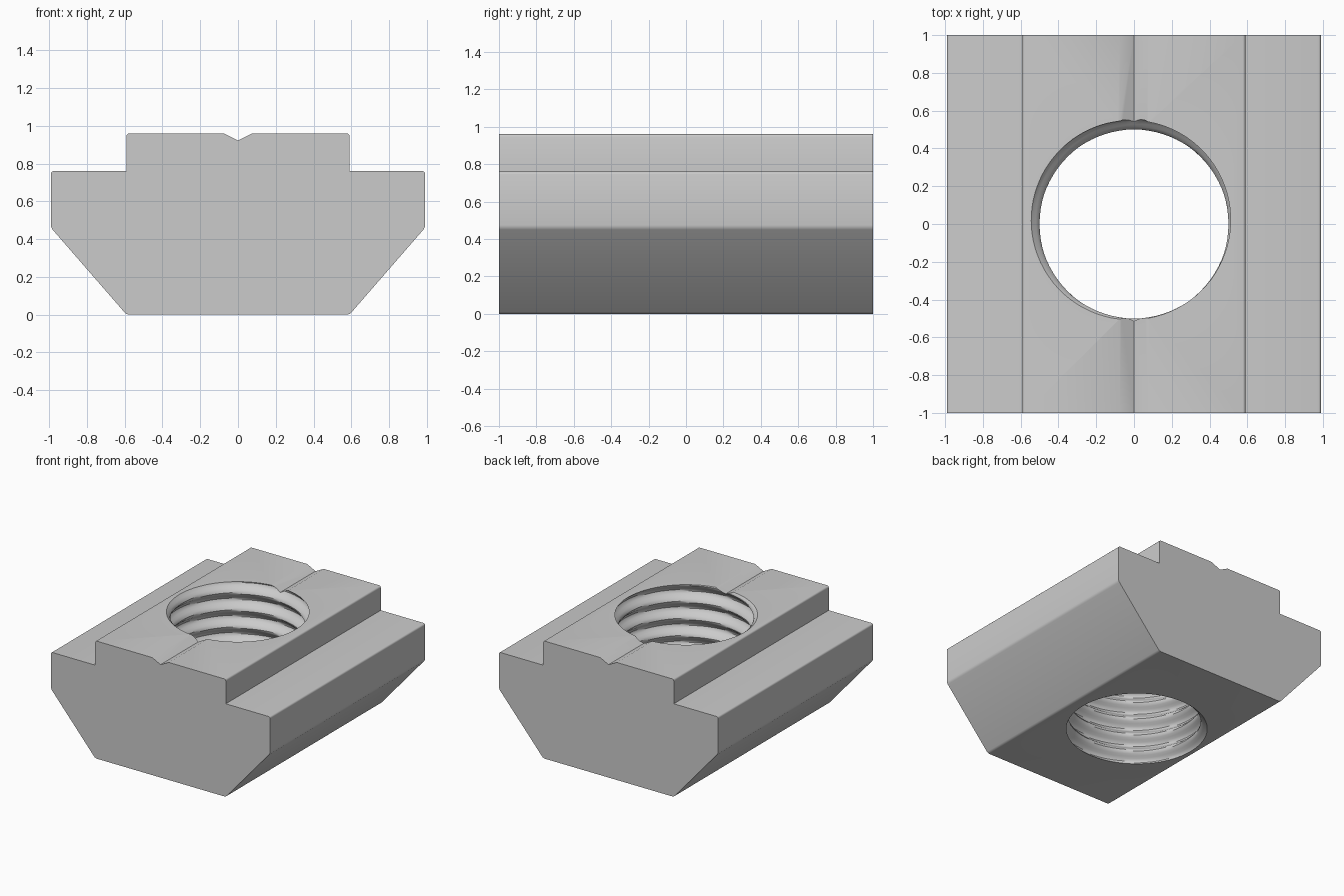
import bpy, bmesh
from math import sin, cos, pi

if "Cube" in bpy.data.objects:
    bpy.data.objects.remove(bpy.data.objects["Cube"])

def make_object(name, bm):
    bmesh.ops.recalc_face_normals(bm, faces=bm.faces)
    mesh = bpy.data.meshes.new(name)
    bm.to_mesh(mesh)
    bm.free()
    obj = bpy.data.objects.new(name, mesh)
    bpy.context.collection.objects.link(obj)
    return obj

# Slot nut body: half profile mirrored, extruded along y, outer corners rounded
half = [(0.59, 0), (0.99, 0.46), (0.99, 0.76), (0.59, 0.76), (0.59, 0.96), (0.075, 0.96)]
profile = half + [(0, 0.922)] + [(-x, z) for x, z in reversed(half)]
bm = bmesh.new()
face = bm.faces.new([bm.verts.new((x, -1, z)) for x, z in profile])
ext = bmesh.ops.extrude_face_region(bm, geom=[face])
bmesh.ops.translate(bm, vec=(0, 2, 0), verts=[v for v in ext["geom"] if isinstance(v, bmesh.types.BMVert)])
corners = []
for e in bm.edges:
    a, b = e.verts
    inner = abs(abs(a.co.x) - 0.59) < 0.01 and abs(a.co.z - 0.76) < 0.01
    if abs(a.co.y - b.co.y) > 1 and abs(a.co.x) > 0.5 and not inner:
        corners.append(e)
bmesh.ops.bevel(bm, geom=corners, offset=0.014, segments=3, profile=0.5, affect='EDGES')
nut = make_object("slot_nut", bm)

# Threaded bore cutter: helical groove around a core of radius 0.5
SEG, PITCH, STEPS, Z0, Z1 = 80, 0.14, 10, -0.07, 1.05
DEPTH, CORE = 0.055, 0.5
rows = round((Z1 - Z0) / PITCH * STEPS)
bm = bmesh.new()
rings = []
for j in range(rows + 1):
    z = Z0 + (Z1 - Z0) * j / rows
    ring = []
    for i in range(SEG):
        a = 2 * pi * i / SEG
        r = CORE + DEPTH * (0.5 - 0.5 * cos(2 * pi * z / PITCH - a))
        ring.append(bm.verts.new((r * cos(a), r * sin(a), z)))
    rings.append(ring)
for lo, hi in zip(rings, rings[1:]):
    for i in range(SEG):
        k = (i + 1) % SEG
        bm.faces.new((lo[i], lo[k], hi[k], hi[i]))
bm.faces.new(rings[0])
bm.faces.new(rings[-1])
cutter = make_object("thread_cutter", bm)
cutter.hide_render = True

# Cut the thread and shade
cut = nut.modifiers.new("thread", 'BOOLEAN')
cut.operation, cut.solver, cut.object = 'DIFFERENCE', 'EXACT', cutter
bpy.context.view_layer.objects.active = nut
nut.select_set(True)
bpy.ops.object.modifier_apply(modifier="thread")
bpy.data.objects.remove(cutter)
bpy.ops.object.shade_smooth_by_angle(angle=0.6)
